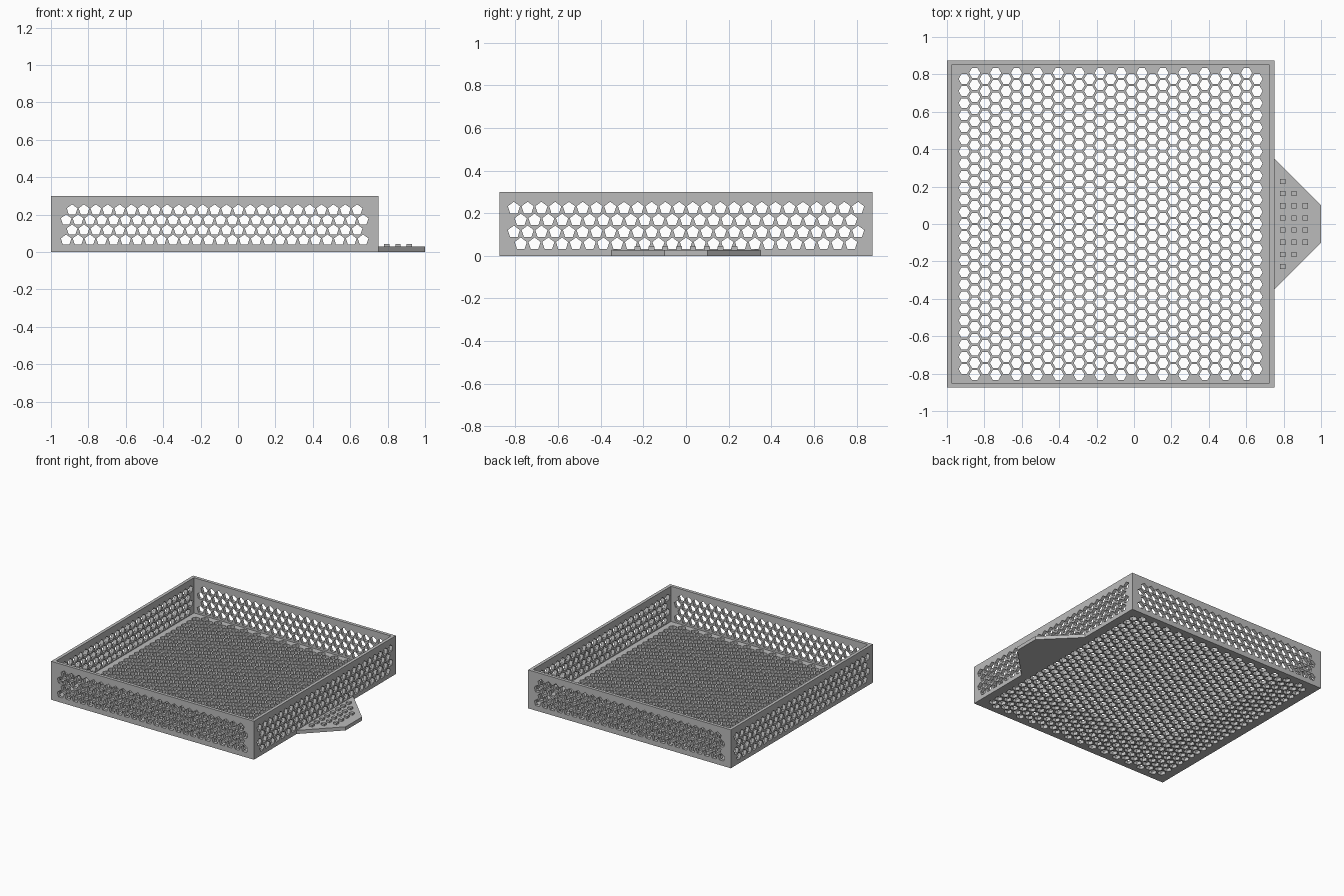
import bpy, bmesh
from math import sin, cos, pi

if "Cube" in bpy.data.objects:
    bpy.data.objects.remove(bpy.data.objects["Cube"])

grey = bpy.data.materials.new("matte_grey")
grey.use_nodes = True
grey.diffuse_color = (0.5, 0.5, 0.5, 1)
grey.node_tree.nodes["Principled BSDF"].inputs["Base Color"].default_value = (0.5, 0.5, 0.5, 1)

SIZE, HEIGHT, WALL = 1.75, 0.30, 0.025
CX = -0.125                      # tray centre, the tab takes the rest of x
HALF = (SIZE - WALL) / 2
INNER = SIZE - 2 * WALL
HOLE_R = 0.03


def plate(name, outlines, thick, loc, rot=(0, 0, 0)):
    """Flat plate from a 2D outline followed by hole outlines."""
    curve = bpy.data.curves.new(name, 'CURVE')
    curve.dimensions = '2D'
    curve.fill_mode = 'BOTH'
    curve.extrude = thick / 2
    for pts in outlines:
        s = curve.splines.new('POLY')
        s.points.add(len(pts) - 1)
        for p, (x, y) in zip(s.points, pts):
            p.co = (x, y, 0, 1)
        s.use_cyclic_u = True
        s.use_smooth = False
    temp = bpy.data.objects.new(name + "_outline", curve)
    bpy.context.collection.objects.link(temp)
    deps = bpy.context.evaluated_depsgraph_get()
    mesh = bpy.data.meshes.new_from_object(temp.evaluated_get(deps))
    bpy.data.objects.remove(temp)
    bm = bmesh.new()
    bm.from_mesh(mesh)
    bmesh.ops.remove_doubles(bm, verts=bm.verts, dist=1e-5)
    bmesh.ops.recalc_face_normals(bm, faces=bm.faces)
    for f in bm.faces:
        f.smooth = False
    bm.to_mesh(mesh)
    bm.free()
    mesh.name = name
    mesh.materials.clear()
    mesh.materials.append(grey)
    obj = bpy.data.objects.new(name, mesh)
    obj.location, obj.rotation_euler = loc, rot
    bpy.context.collection.objects.link(obj)
    return obj


def rect(w, h):
    return [(-w / 2, -h / 2), (w / 2, -h / 2), (w / 2, h / 2), (-w / 2, h / 2)]


def holes(sides, rows, wide, wide_first, dx, dy, oy=0):
    """Staggered rows of polygon holes, each with a point up."""
    result = []
    for r in range(rows):
        n = wide if (r % 2 == 0) == wide_first else wide - 1
        y = (r - (rows - 1) / 2) * dy + oy
        for i in range(n):
            x = (i - (n - 1) / 2) * dx
            angles = [pi / 2 + 2 * pi * k / sides for k in range(sides)]
            result.append([(x + HOLE_R * cos(a), y + HOLE_R * sin(a)) for a in angles])
    return result


# Floor with hexagonal mesh
plate("floor", [rect(INNER, INNER)] + holes(6, 29, 26, False, 0.0646, 0.0559),
      WALL, (CX, 0, WALL / 2), (0, 0, pi / 2))

# Front and back walls with pentagonal mesh
for name, side in (("front_wall", -1), ("back_wall", 1)):
    plate(name, [rect(SIZE, HEIGHT)] + holes(5, 4, 26, True, 0.0635, 0.0537, -0.006),
          WALL, (CX, side * HALF, HEIGHT / 2), (pi / 2, 0, 0))

# Left and right walls
for name, side in (("right_wall", -1), ("left_wall", 1)):
    plate(name, [rect(INNER, HEIGHT)] + holes(5, 4, 26, False, 0.0646, 0.0559, -0.01),
          WALL, (CX + side * HALF, 0, HEIGHT / 2), (pi / 2, 0, pi / 2))

# Tapered grip tab
TAB = 0.028
plate("grip_tab", [[(0.75, -0.35), (1, -0.1), (1, 0.1), (0.75, 0.35)]], TAB, (0, 0, TAB / 2))

# Grip studs in three shrinking columns
bm = bmesh.new()
for x, n in ((0.795, 8), (0.855, 6), (0.915, 4)):
    for i in range(n):
        made = bmesh.ops.create_cube(bm, size=1)["verts"]
        bmesh.ops.scale(bm, vec=(0.028, 0.028, 0.015), verts=made)
        bmesh.ops.translate(bm, vec=(x, (i - (n - 1) / 2) * 0.065, TAB + 0.0075), verts=made)
mesh = bpy.data.meshes.new("grip_studs")
bm.to_mesh(mesh)
bm.free()
mesh.materials.append(grey)
bpy.context.collection.objects.link(bpy.data.objects.new("grip_studs", mesh))
